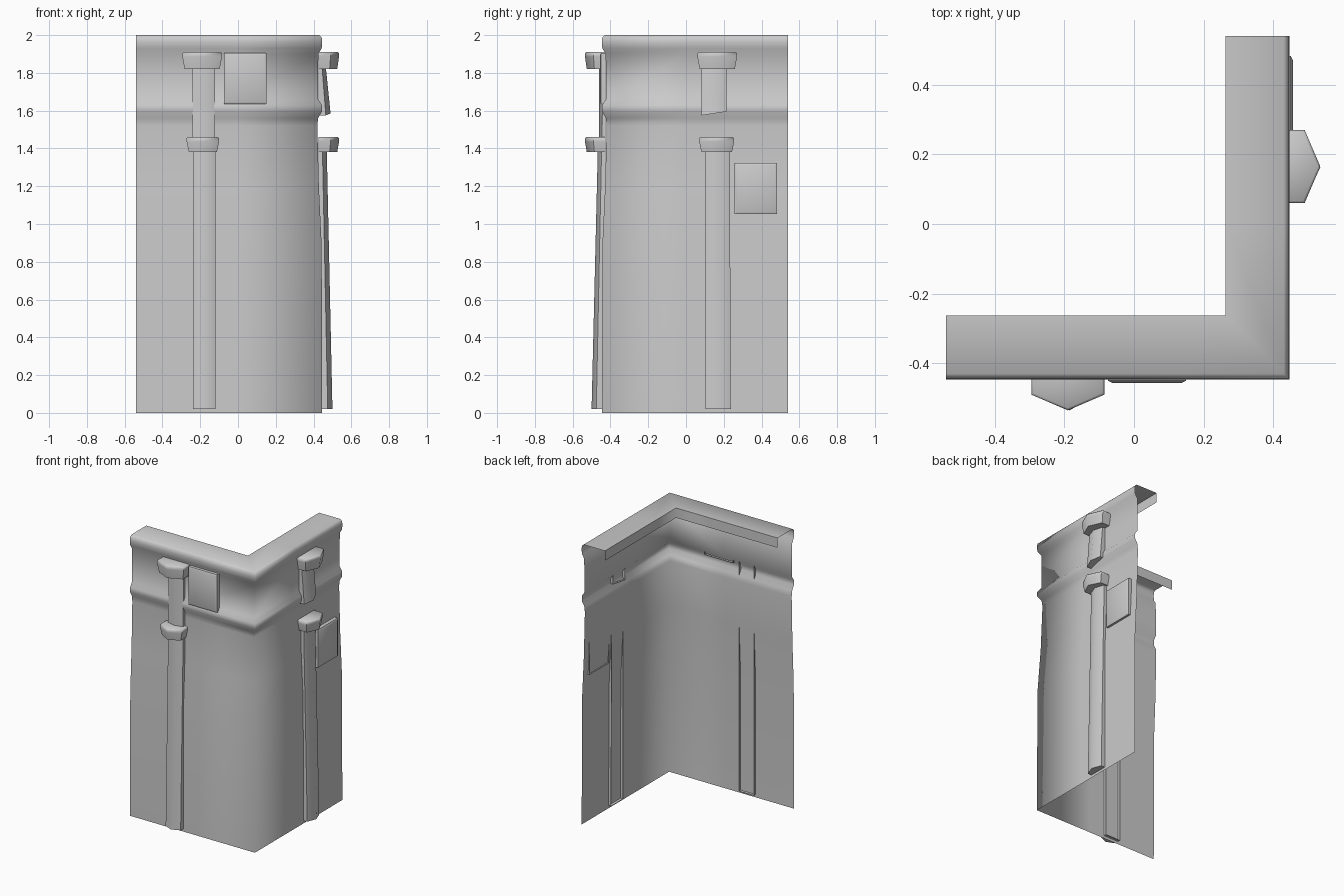
import bpy, math

if "Cube" in bpy.data.objects:
    bpy.data.objects.remove(bpy.data.objects["Cube"])

GREY = (0.6, 0.6, 0.6, 1)
stone = bpy.data.materials.new("grey stone")
stone.use_nodes = True
stone.diffuse_color = GREY
stone.node_tree.nodes["Principled BSDF"].inputs["Base Color"].default_value = GREY

END = 0.54      # free end of each wall
BACK = 0.425    # depth where the attached parts sink into the wall


def make(name, verts, faces, angle):
    me = bpy.data.meshes.new(name)
    me.from_pydata(verts, [], faces)
    me.materials.append(stone)
    me.shade_smooth()
    me.set_sharp_from_angle(angle=math.radians(angle))
    ob = bpy.data.objects.new(name, me)
    bpy.context.collection.objects.link(ob)
    return ob


def sweep(name, profile):
    """Open sheet: sweep an (offset, height) profile around the L corner."""
    verts = []
    for d, z in profile:
        path = [(-END, -d), (0, -d), (d, -d), (d, 0), (d, END)]
        verts += [(x, y, z) for x, y in path]
    n = 5
    faces = [(j * n + i, j * n + i + 1, (j + 1) * n + i + 1, (j + 1) * n + i)
             for j in range(len(profile) - 1) for i in range(n - 1)]
    return make(name, verts, faces, 180)


def on_front(u, out, z):
    return (u, -out, z)


def on_side(u, out, z):
    return (out, u, z)


def loft(name, place, sections, angle=60):
    """Open-backed pentagonal post: sections of
    (z at left, z at right, left, right, side depth, ridge depth)."""
    verts, n = [], 5
    for za, zb, a, b, side, ridge in sections:
        mid, zm = (a + b) / 2, (za + zb) / 2
        ring = [(a, BACK, za), (a, side, za), (mid, ridge, zm),
                (b, side, zb), (b, BACK, zb)]
        verts += [place(*p) for p in ring]
    faces = [(j * n + i, j * n + i + 1, (j + 1) * n + i + 1, (j + 1) * n + i)
             for j in range(len(sections) - 1) for i in range(n - 1)]
    top = (len(sections) - 1) * n
    faces += [tuple(range(n))[::-1], tuple(range(top, top + n))]
    return make(name, verts, faces, angle)


def collar(name, place, z0, z1, a, b):
    """Capping block, slightly narrower at its foot, with a softened top."""
    t = 0.012
    return loft(name, place, [
        (z0, z0, a + t, b - t, 0.485, 0.525),
        (z1 - 2 * t, z1 - 2 * t, a, b, 0.49, 0.535),
        (z1 - t / 2, z1 - t / 2, a, b, 0.49, 0.535),
        (z1, z1, a + t / 2, b - t / 2, 0.485, 0.528)])


def panel(name, place, a, b, z0, z1, out):
    """Open-backed plate with a chamfered face."""
    verts = []
    for inset, depth in ((0, BACK), (0, out - 0.006), (0.012, out)):
        verts += [place(u, depth, z) for u, z in (
            (a + inset, z0 + inset), (b - inset, z0 + inset),
            (b - inset, z1 - inset), (a + inset, z1 - inset))]
    faces = [(r + i, r + (i + 1) % 4, r + 4 + (i + 1) % 4, r + 4 + i)
             for r in (0, 4) for i in range(4)]
    faces.append((8, 9, 10, 11))
    return make(name, verts, faces, 35)


# Wall sheet with moulding band and rounded coping
sweep("corner_wall", [
    (0.445, 0), (0.443, 0.88), (0.428, 1.2), (0.42, 1.52), (0.424, 1.56),
    (0.444, 1.595), (0.444, 1.63), (0.424, 1.66), (0.425, 1.9),
    (0.443, 1.93), (0.446, 1.965), (0.443, 1.988), (0.43, 2.0), (0.262, 2.0)])
sweep("coping_inner_lip", [(0.262, 2.0), (0.262, 1.93)])

# Front wall post
loft("front_lower_post", on_front, [
    (0.02, 0.02, -0.238, -0.12, 0.475, 0.5),
    (1.39, 1.39, -0.238, -0.12, 0.447, 0.467)])
collar("front_middle_collar", on_front, 1.38, 1.46, -0.272, -0.1)
loft("front_upper_post", on_front, [
    (1.45, 1.45, -0.24, -0.122, 0.445, 0.46),
    (1.83, 1.83, -0.24, -0.122, 0.44, 0.46)])
collar("front_top_collar", on_front, 1.82, 1.91, -0.295, -0.085)

# Side wall post, broken between its collars
loft("side_lower_post", on_side, [
    (0.02, 0.02, 0.102, 0.237, 0.475, 0.5),
    (1.39, 1.39, 0.102, 0.232, 0.447, 0.47)])
collar("side_middle_collar", on_side, 1.38, 1.46, 0.07, 0.255)
loft("side_upper_post", on_side, [
    (1.575, 1.595, 0.082, 0.215, 0.465, 0.49),
    (1.83, 1.83, 0.082, 0.215, 0.445, 0.465)])
collar("side_top_collar", on_side, 1.82, 1.91, 0.06, 0.27)

# Loose stone panels
panel("front_panel", on_front, -0.075, 0.15, 1.635, 1.905, 0.456)
panel("side_panel", on_side, 0.258, 0.482, 1.052, 1.322, 0.456)

# Face every attached part outwards
for ob in bpy.data.objects:
    if ob.type == 'MESH' and ob.name.startswith(("front_", "side_")):
        me = ob.data
        axis = 1 if ob.name.startswith("front_") else 0
        sign = -1 if axis == 1 else 1
        if sum(p.normal[axis] * p.area for p in me.polygons) * sign < 0:
            me.flip_normals()
